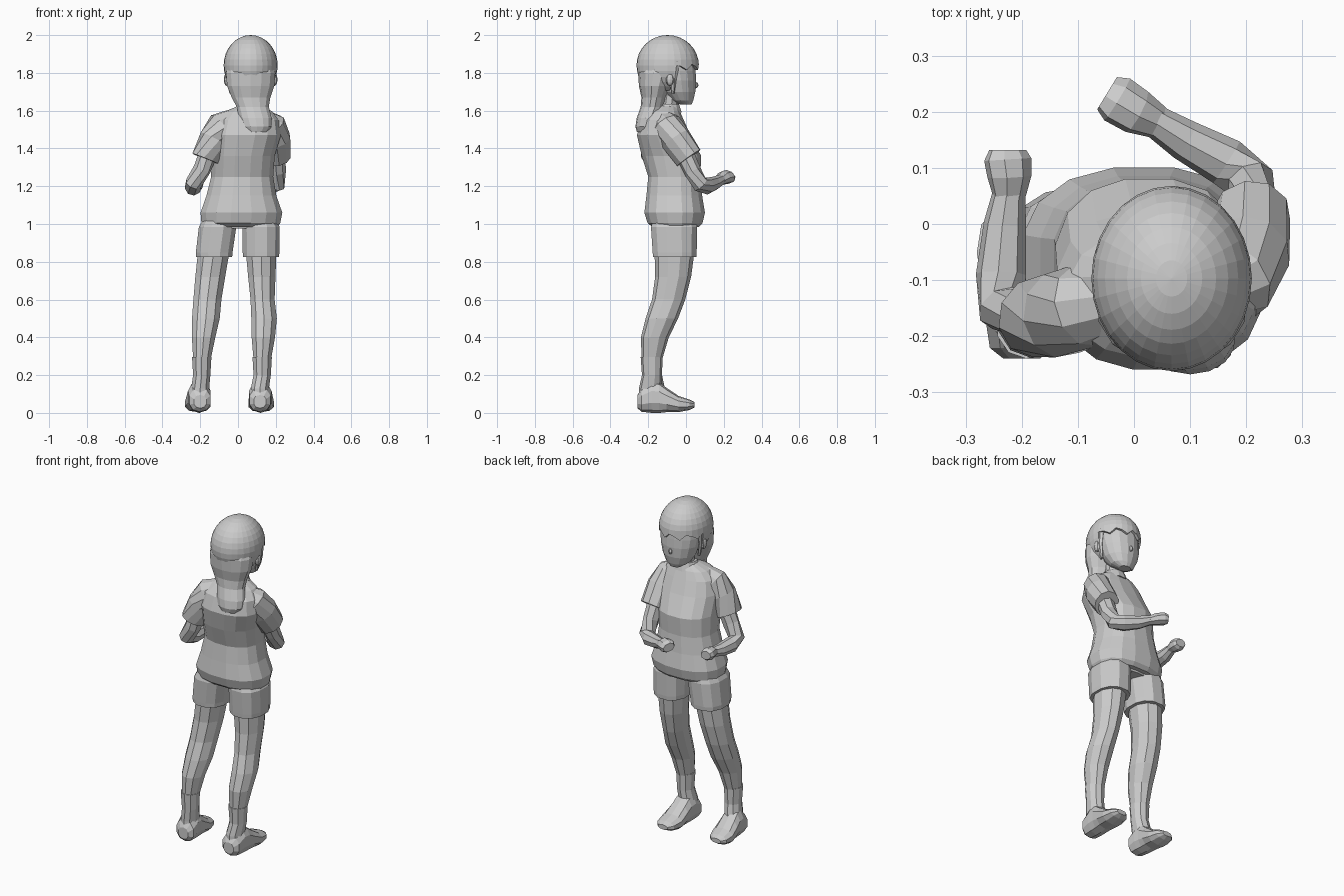
import bpy, bmesh, math
from mathutils import Vector, Matrix


def finish(name, bm):
    bmesh.ops.recalc_face_normals(bm, faces=bm.faces)
    me = bpy.data.meshes.new(name)
    bm.to_mesh(me)
    bm.free()
    ob = bpy.data.objects.new(name, me)
    bpy.context.collection.objects.link(ob)
    return ob


def loft(name, rings, axis=None, n=10, power=1.0):
    """Skin rings (x, y, z, half width, half depth); axis 'Z' or 'Y' fixes the ring plane,
    otherwise each ring is square to the path."""
    bm = bmesh.new()
    pts = [Vector(r[:3]) for r in rings]
    loops = []
    for i, r in enumerate(rings):
        if axis == 'Z':
            u, v = Vector((1, 0, 0)), Vector((0, 1, 0))
        elif axis == 'Y':
            u, v = Vector((1, 0, 0)), Vector((0, 0, 1))
        else:
            t = (pts[min(i + 1, len(pts) - 1)] - pts[max(i - 1, 0)]).normalized()
            u = t.cross(Vector((0.3, 0.2, 1))).normalized()
            v = u.cross(t)
        loop = []
        for k in range(n):
            a = 2 * math.pi * (k + 0.5) / n
            c, s = math.cos(a), math.sin(a)
            c = math.copysign(abs(c) ** power, c)
            s = math.copysign(abs(s) ** power, s)
            loop.append(bm.verts.new(pts[i] + u * c * r[3] + v * s * r[4]))
        loops.append(loop)
    for a, b in zip(loops, loops[1:]):
        for k in range(n):
            bm.faces.new((a[k], a[(k + 1) % n], b[(k + 1) % n], b[k]))
    bm.faces.new(loops[0])
    bm.faces.new(loops[-1])
    return finish(name, bm)


def ball(name, centre, radii, seg=10, rows=6):
    bm = bmesh.new()
    bmesh.ops.create_uvsphere(bm, u_segments=seg, v_segments=rows, radius=1,
                              matrix=Matrix.Translation(centre) @ Matrix.Diagonal((*radii, 1)))
    return bm if name is None else finish(name, bm)


# Shirt body
loft("shirt", [
    (.015, -.055, .985, .2, .125), (.015, -.058, 1.005, .212, .148), (.018, -.06, 1.06, .22, .163),
    (.018, -.062, 1.15, .188, .15), (.022, -.062, 1.25, .167, .14), (.027, -.077, 1.36, .17, .16),
    (.045, -.118, 1.47, .185, .144), (.05, -.125, 1.55, .168, .115), (.055, -.115, 1.595, .13, .085),
    (.065, -.105, 1.625, .065, .06)], 'Z', 16, .85)
loft("collar", [(.065, -.1, 1.59, .085, .08), (.065, -.095, 1.635, .062, .06)], 'Z', 12)
loft("neck", [(.065, -.1, 1.58, .052, .052), (.067, -.08, 1.72, .05, .05)], 'Z', 10)

# Sleeves and arms (posed differently, so one path each)
loft("left_sleeve", [(-.03, -.135, 1.55, .06, .06), (-.085, -.145, 1.52, .075, .08),
                     (-.13, -.16, 1.45, .08, .075), (-.172, -.165, 1.345, .078, .07)])
loft("left_arm", [(-.14, -.16, 1.42, .05, .05), (-.19, -.16, 1.29, .047, .047),
                  (-.235, -.15, 1.215, .045, .045), (-.237, -.09, 1.195, .045, .045),
                  (-.23, 0, 1.195, .038, .038), (-.222, .06, 1.205, .029, .027)], n=8)
loft("left_hand", [(-.222, .05, 1.205, .03, .025), (-.222, .085, 1.21, .04, .036),
                   (-.225, .115, 1.21, .043, .036), (-.225, .132, 1.21, .034, .025)], n=8)
loft("right_sleeve", [(.13, -.12, 1.55, .06, .06), (.175, -.1, 1.52, .08, .08),
                      (.2, -.055, 1.45, .078, .085), (.208, .015, 1.35, .07, .078)])
loft("right_arm", [(.2, -.02, 1.4, .05, .05), (.208, .035, 1.28, .046, .046),
                   (.207, .075, 1.21, .045, .045), (.165, .11, 1.2, .044, .044),
                   (.09, .15, 1.215, .037, .037), (.035, .185, 1.235, .029, .027)], n=8)
loft("right_hand", [(.045, .18, 1.23, .03, .026), (.005, .2, 1.245, .042, .035),
                    (-.03, .222, 1.25, .045, .035), (-.048, .233, 1.25, .035, .025)], n=8)

# Shorts seat
loft("shorts_seat", [(.008, -.06, .975, .15, .1), (.01, -.06, 1.05, .18, .125)], 'Z', 14, .85)

# Legs: per height, centre x and half width of left and right, shared depth
for side, xs in (("left", [(-.126, .088), (-.147, .083), (-.162, .078), (-.17, .077),
                           (-.182, .065), (-.192, .047)]),
                 ("right", [(.122, .086), (.126, .076), (.13, .067), (.138, .071),
                            (.134, .065), (.128, .047)])):
    prof = [(.87, -.06, .107), (.72, -.068, .095), (.6, -.092, .088), (.5, -.128, .086),
            (.4, -.165, .074), (.27, -.182, .052)]
    loft(side + "_leg", [(x, y, z, w, d) for (x, w), (z, y, d) in zip(xs, prof)], 'Z', 10)
    hip = xs[0][0]
    top = -.108 if side == "left" else .122
    loft(side + "_shorts_leg", [(hip, -.06, .825, .098, .118), (hip, -.06, .85, .1, .12),
                                (top, -.063, .985, .102, .126), (top * .9, -.062, 1.04, .08, .11)],
         'Z', 12, .85)
    # foot: sole centre, sideways turn of the toes, heel start and length scale
    ax = xs[-1][0]
    fx, turn, y0, k = (-.2, -.06, -.24, .87) if side == "left" else (.116, .03, -.257, 1)
    loft(side + "_sock", [(fx, y0 + .062, .06, .055, .055), (fx, y0 + .068, .13, .05, .06),
                          (ax, -.18, .2, .048, .053), (ax, -.182, .297, .054, .058)], 'Z', 10)
    foot = [(0, .06, .034, .035), (.022, .068, .058, .062), (.075, .085, .062, .085),
            (.115, .082, .062, .082), (.155, .068, .065, .064), (.217, .047, .07, .043),
            (.275, .043, .058, .028), (.302, .043, .032, .014)]
    loft(side + "_foot", [(fx + turn * d, y0 + d * k, z, w, h) for d, z, w, h in foot], 'Y', 10, .85)

# Head
loft("face", [(.067, .0, 1.632, .035, .03), (.067, -.02, 1.655, .07, .06),
              (.067, -.035, 1.7, .097, .086), (.067, -.045, 1.76, .114, .1),
              (.067, -.055, 1.81, .12, .108), (.067, -.07, 1.9, .115, .115)], 'Z', 16)
ball("nose", (.067, .05, 1.735), (.012, .016, .018), 6, 4)

# Hair cap, cut open over the face with a jagged fringe
HX, HY, HZ = .067, -.097, 1.84
bm = ball(None, (HX, HY, HZ), (.143, .165, .16), 28, 16)
cut = [f for f in bm.faces if f.calc_center_median().z < 1.71 or
       (f.calc_center_median().z < HZ and f.calc_center_median().y > -.075)]
bmesh.ops.delete(bm, geom=cut, context='FACES')
for v in bm.verts:
    if abs(v.co.z - HZ) < .01 and v.co.y > -.06:
        step = round(math.atan2(v.co.y - HY, v.co.x - HX) / (2 * math.pi / 28))
        v.co.z += (-.025, .005, -.005)[step % 3]
cap = finish("hair_cap", bm)
mod = cap.modifiers.new("thickness", 'SOLIDIFY')
mod.thickness, mod.offset = .015, -1

# Back hair running into the tail
loft("back_hair", [(HX, -.125, 1.9, .105, .085), (HX, -.15, 1.8, .134, .104),
                   (HX, -.163, 1.73, .128, .086), (HX + .002, -.17, 1.67, .105, .066),
                   (.078, -.178, 1.62, .087, .062), (.093, -.2, 1.56, .088, .061),
                   (.1, -.21, 1.515, .08, .058), (.1, -.215, 1.488, .06, .045)], 'Z', 14)

# Side locks and ears
for s, side in ((-1, "left"), (1, "right")):
    loft(side + "_lock", [(HX + s * .124, -.065, 1.86, .012, .035),
                          (HX + s * .12, -.07, 1.77, .012, .02),
                          (HX + s * .105, -.07, 1.69, .008, .008)], 'Z', 6)
    ball(side + "_ear", (HX + s * .126, -.085, 1.765), (.016, .022, .034), 8, 6)
